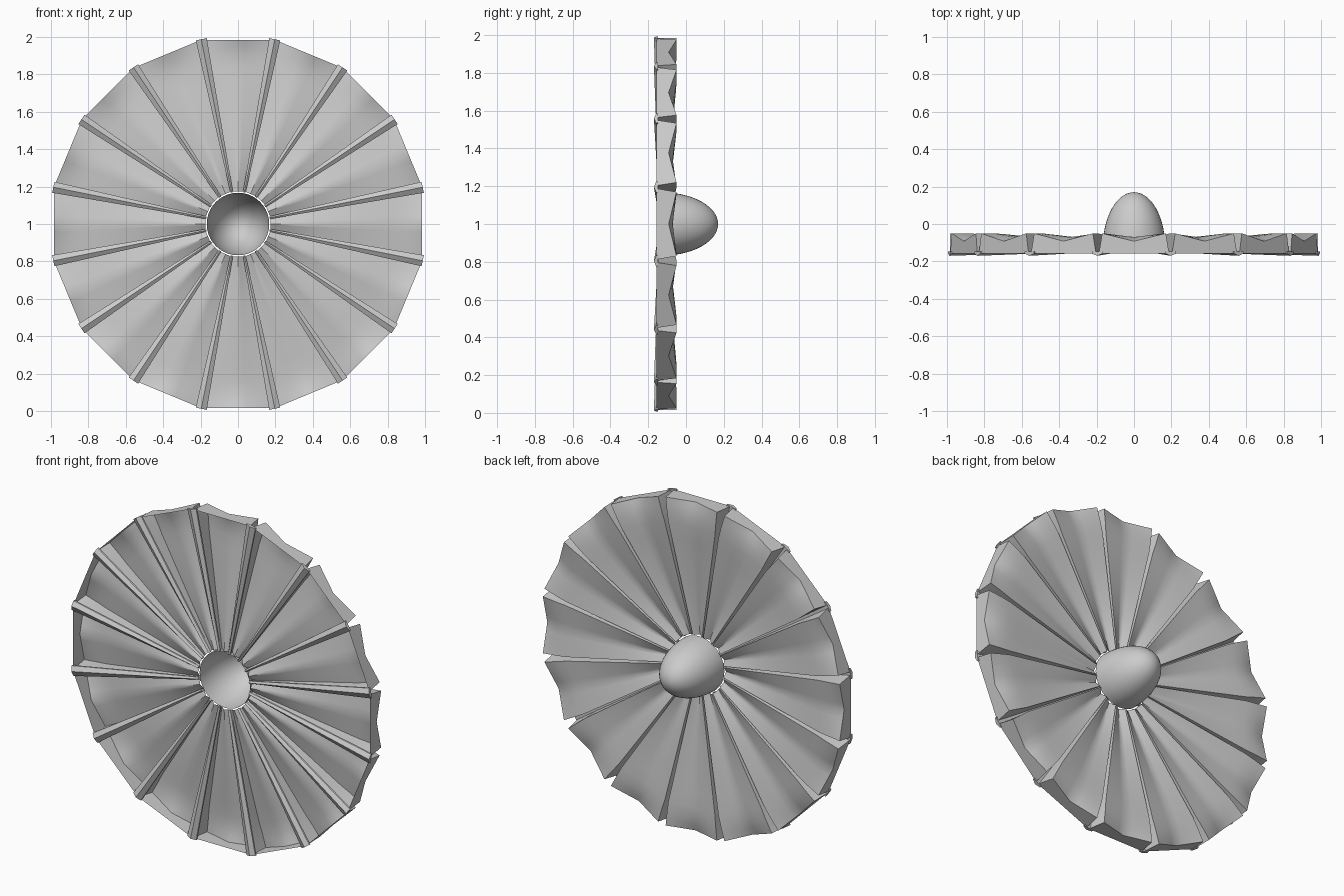
import bpy, bmesh, math
from mathutils import Matrix, Vector

if "Cube" in bpy.data.objects:
    bpy.data.objects.remove(bpy.data.objects["Cube"])

N = 16
HALF = math.pi / N
CENTRE = Vector((0, 0, 1))


def finish(name, bm, angle):
    bmesh.ops.remove_doubles(bm, verts=bm.verts, dist=1e-5)
    bmesh.ops.recalc_face_normals(bm, faces=bm.faces)
    me = bpy.data.meshes.new(name)
    bm.to_mesh(me)
    bm.free()
    ob = bpy.data.objects.new(name, me)
    bpy.context.collection.objects.link(ob)
    bpy.ops.object.select_all(action='DESELECT')
    ob.select_set(True)
    bpy.context.view_layer.objects.active = ob
    bpy.ops.object.shade_smooth_by_angle(angle=math.radians(angle))
    return ob


def loft(rows, name, turn, angle, caps=False, closed=False):
    """Skin rows of (across, depth, radius) points, turned about the fan axis."""
    bm = bmesh.new()
    rot = Matrix.Rotation(turn, 4, 'Y')
    grid = [[bm.verts.new(rot @ Vector(p) + CENTRE) for p in row] for row in rows]
    n = len(rows[0])
    for a, b in zip(grid, grid[1:]):
        for i in range(n if closed else n - 1):
            j = (i + 1) % n
            bm.faces.new((a[i], a[j], b[j], b[i]))
    if caps:
        bm.faces.new(grid[0])
        bm.faces.new(grid[-1])
    return finish(name, bm, angle)


# Pleated blade panel: side walls, centre fold and rolled outer lip
R0, R1 = 0.174, 0.985


def panel_rows():
    rows = []
    stations = [R0, 0.3, 0.42, 0.54, 0.66, 0.76, 0.84, 0.9, 0.94, 0.97, R1]
    for r in stations:
        t = (r - R0) / (R1 - R0)
        rise = min(1, t * 1.15)
        lip = max(0, (r - 0.84) / (R1 - 0.84))
        front = -0.135 - 0.022 * t
        edge = -0.108 + 0.058 * rise
        mid = -0.132 + 0.066 * rise - 0.026 * lip ** 2
        w = r * math.tan(HALF)
        wf, wb = w - 0.002 - 0.006 * t, w - 0.004 - 0.010 * t - 0.012 * lip
        row = [(-wf, front, r)]
        for k in range(-4, 5):
            s = k / 4
            row.append((s * wb, mid + (edge - mid) * abs(s), r))
        row.append((wf, front, r))
        rows.append(row)
    # lip turned forward to the front plane
    last = rows[-1]
    for f in (0.5, 1.0):
        rows.append([(x, y + (last[0][1] - y) * f, r) for x, y, r in last])
    return rows


# Ridged rib covering each slot on the front
def rib_rows():
    rows = []
    for r, w, d in ((0.172, 0.007, 0.027), (1.007, 0.03, 0)):
        rows.append([(-w, -0.148 + d, r), (-w, -0.158 + d, r), (0, -0.17 + d, r),
                     (w, -0.158 + d, r), (w, -0.148 + d, r)])
    return rows


for i in range(N):
    loft(panel_rows(), f"blade_panel_{i + 1}", 2 * HALF * i, 45)
    loft(rib_rows(), f"rib_{i + 1}", 2 * HALF * i + HALF, 20, caps=True, closed=True)

# Hollow hub dome, open to the front
bm = bmesh.new()
prof = []
for k in range(15):
    a = math.pi / 2 * k / 14
    prof.append(bm.verts.new((0.167 * math.cos(a), -0.125 + 0.295 * math.sin(a), 1)))
edges = [bm.edges.new(p) for p in zip(prof, prof[1:])]
bmesh.ops.spin(bm, geom=prof + edges, cent=CENTRE, axis=(0, 1, 0),
               angle=2 * math.pi, steps=40)
finish("hub_dome", bm, 60)
